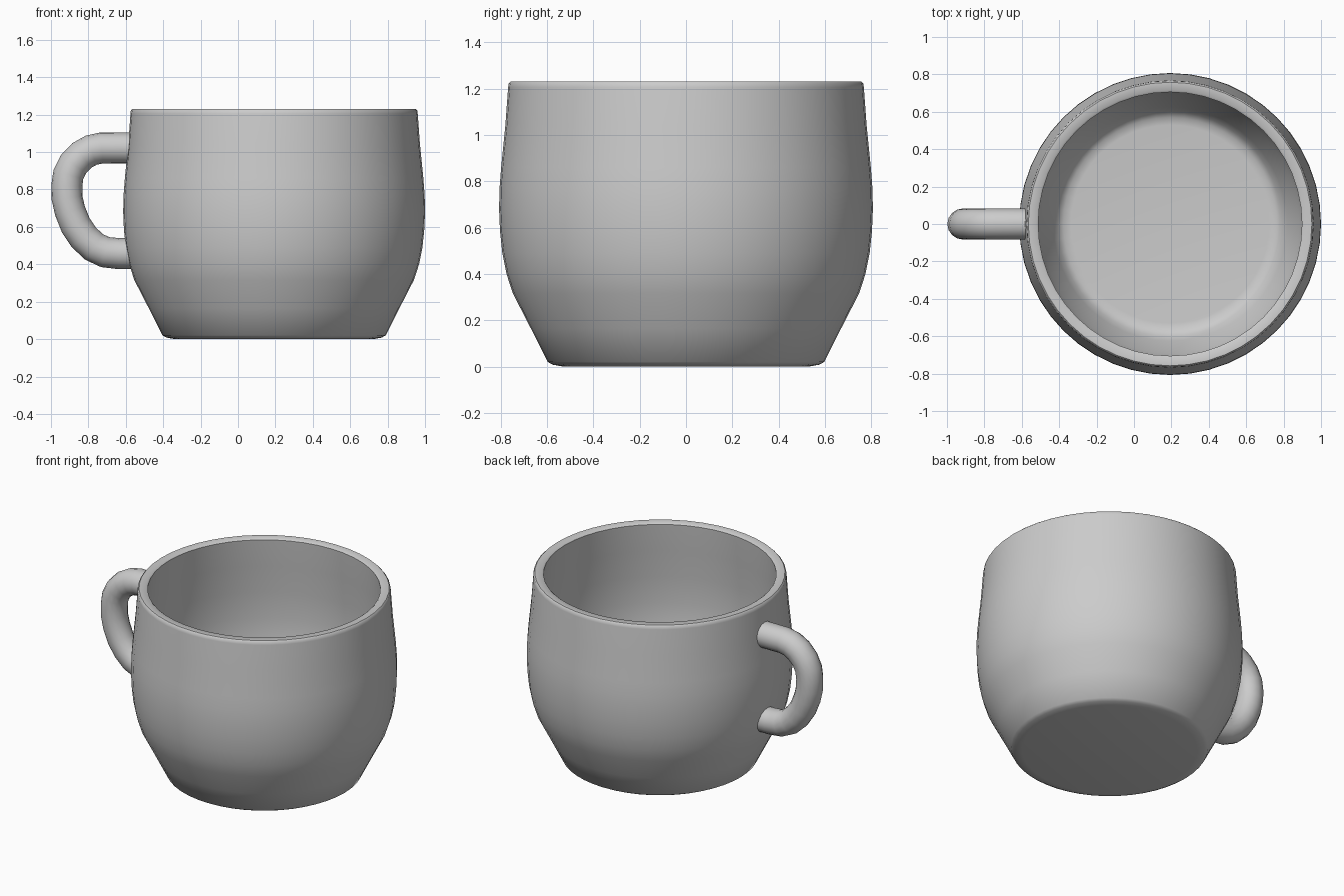
import bpy, bmesh, math

if "Cube" in bpy.data.objects:
    bpy.data.objects.remove(bpy.data.objects["Cube"])

CX = 0.193      # cup axis; the handle extends to -x
SEGMENTS = 48


def activate(obj):
    bpy.ops.object.select_all(action='DESELECT')
    obj.select_set(True)
    bpy.context.view_layer.objects.active = obj


def lathe(name, profile, segments, cx):
    """Revolve an (r, z) profile whose ends lie on the axis."""
    bm = bmesh.new()
    verts = [bm.verts.new((r, 0, z)) for r, z in profile]
    edges = [bm.edges.new(pair) for pair in zip(verts, verts[1:])]
    bmesh.ops.spin(bm, geom=verts + edges, cent=(0, 0, 0), axis=(0, 0, 1),
                   angle=math.tau, steps=segments, use_duplicate=False)
    bmesh.ops.remove_doubles(bm, verts=bm.verts, dist=0.0005)
    bmesh.ops.recalc_face_normals(bm, faces=bm.faces)
    mesh = bpy.data.meshes.new(name)
    bm.to_mesh(mesh)
    bm.free()
    obj = bpy.data.objects.new(name, mesh)
    obj.location.x = cx
    bpy.context.collection.objects.link(obj)
    activate(obj)
    bpy.ops.object.shade_smooth_by_angle(angle=math.radians(40))
    return obj


def tube(name, path, radius):
    """Round tube along an (x, z) path in the y = 0 plane."""
    curve = bpy.data.curves.new(name, 'CURVE')
    curve.dimensions = '3D'
    curve.bevel_depth = radius
    curve.bevel_resolution = 6
    curve.use_fill_caps = True
    spline = curve.splines.new('POLY')
    spline.points.add(len(path) - 1)
    for point, (x, z) in zip(spline.points, path):
        point.co = (x, 0, z, 1)
    obj = bpy.data.objects.new(name, curve)
    bpy.context.collection.objects.link(obj)
    activate(obj)
    bpy.ops.object.convert(target='MESH')
    bpy.ops.object.shade_smooth_by_angle(angle=math.radians(40))
    return obj


# Cup body: base, bulging outer wall, rounded rim, inner wall and floor
outer = [(0, 0), (0.53, 0.0), (0.575, 0.008), (0.597, 0.02), (0.67, 0.165),
         (0.747, 0.315), (0.775, 0.4), (0.793, 0.49), (0.803, 0.585),
         (0.807, 0.68), (0.805, 0.77), (0.798, 0.86), (0.78, 1.04),
         (0.768, 1.205), (0.766, 1.222)]
rim = [(0.758, 1.23), (0.715, 1.23), (0.705, 1.222)]
inner = [(0.706, 1.205), (0.721, 1.04), (0.738, 0.86), (0.746, 0.68),
         (0.733, 0.5), (0.69, 0.34), (0.625, 0.2), (0.6, 0.15),
         (0.57, 0.125), (0.53, 0.12), (0, 0.12)]
lathe("cup_body", outer + rim + inner, SEGMENTS, CX)

# Handle: bent tube whose ends stop inside the wall
tube("handle", [(-0.555, 1.022), (-0.73, 1.022), (-0.785, 1.01),
                (-0.835, 0.982), (-0.88, 0.935), (-0.907, 0.88),
                (-0.915, 0.82), (-0.914, 0.755), (-0.898, 0.685),
                (-0.868, 0.61), (-0.825, 0.545), (-0.77, 0.493),
                (-0.71, 0.465), (-0.635, 0.457), (-0.555, 0.457)], 0.083)
